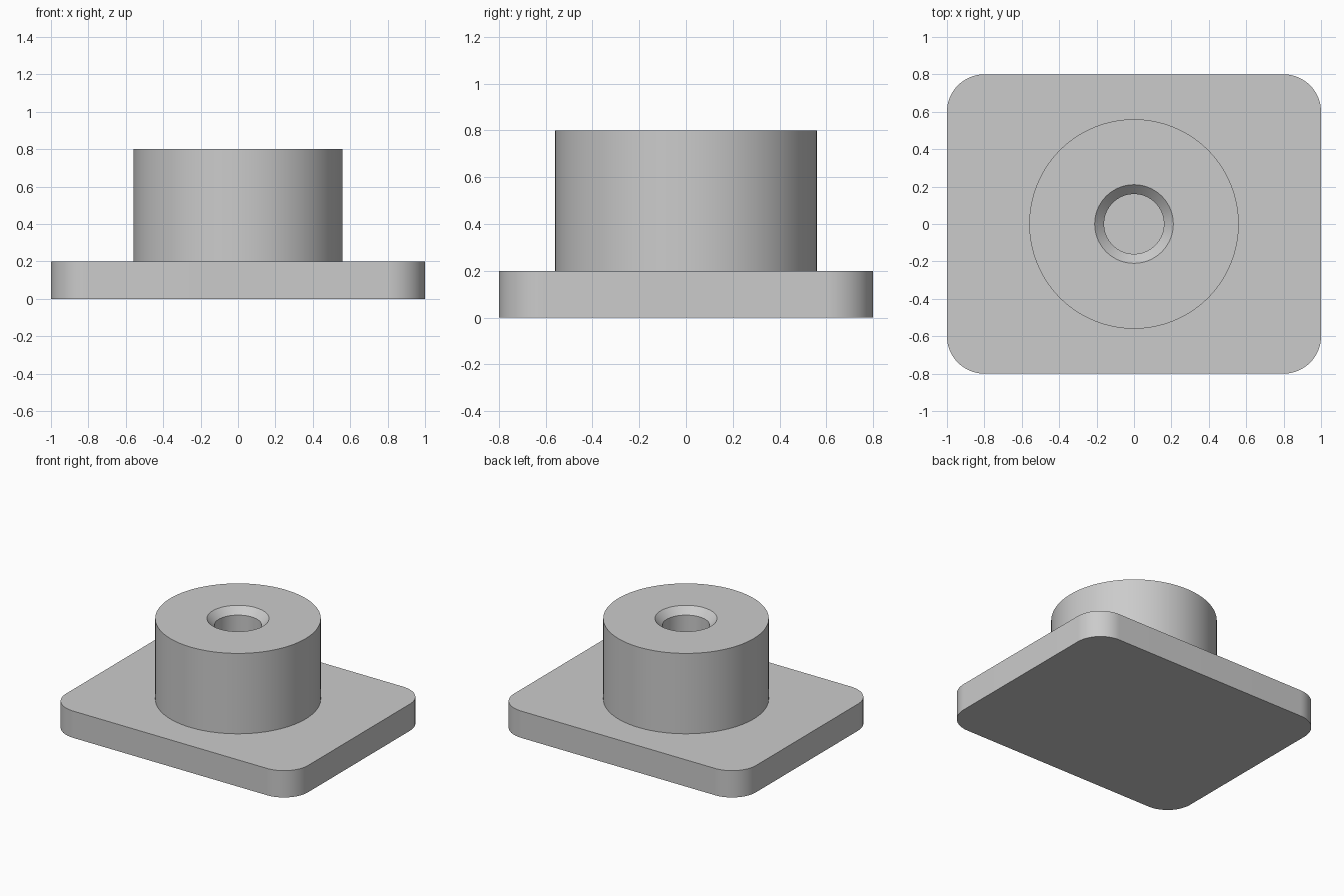
import bpy, bmesh
from math import sin, cos, pi, radians

if "Cube" in bpy.data.objects:
    bpy.data.objects.remove(bpy.data.objects["Cube"])

N = 24  # points per quarter turn

grey = bpy.data.materials.new("light_grey")
grey.diffuse_color = (0.6, 0.6, 0.6, 1)
grey.use_nodes = True
grey.node_tree.nodes["Principled BSDF"].inputs["Base Color"].default_value = grey.diffuse_color


def circle(r):
    return [(r * cos((i + 0.5) * pi / (2 * N)), r * sin((i + 0.5) * pi / (2 * N)))
            for i in range(4 * N)]


def rounded_rect(hx, hy, r):
    pts = []
    for q, (sx, sy) in enumerate([(1, 1), (-1, 1), (-1, -1), (1, -1)]):
        for i in range(N):
            a = (q + i / (N - 1)) * pi / 2
            pts.append((sx * (hx - r) + r * cos(a), sy * (hy - r) + r * sin(a)))
    return pts


# Stacked loops: plate, boss, chamfered blind hole
plate = rounded_rect(1.0, 0.8, 0.2)
loops = [(plate, 0.0), (plate, 0.2),
         (circle(0.56), 0.2), (circle(0.56), 0.8),
         (circle(0.21), 0.8), (circle(0.16), 0.75), (circle(0.16), 0.2)]

bm = bmesh.new()
rings = [[bm.verts.new((x, y, z)) for x, y in pts] for pts, z in loops]
for a, b in zip(rings, rings[1:]):
    for i in range(4 * N):
        j = (i + 1) % (4 * N)
        bm.faces.new((a[i], a[j], b[j], b[i]))
bm.faces.new(rings[0][::-1])   # underside
bm.faces.new(rings[-1])        # hole floor
bmesh.ops.recalc_face_normals(bm, faces=bm.faces[:])

mesh = bpy.data.meshes.new("flanged_boss")
bm.to_mesh(mesh)
bm.free()
mesh.materials.append(grey)
obj = bpy.data.objects.new("flanged_boss", mesh)
bpy.context.collection.objects.link(obj)

bpy.context.view_layer.objects.active = obj
obj.select_set(True)
bpy.ops.object.shade_smooth_by_angle(angle=radians(30))
